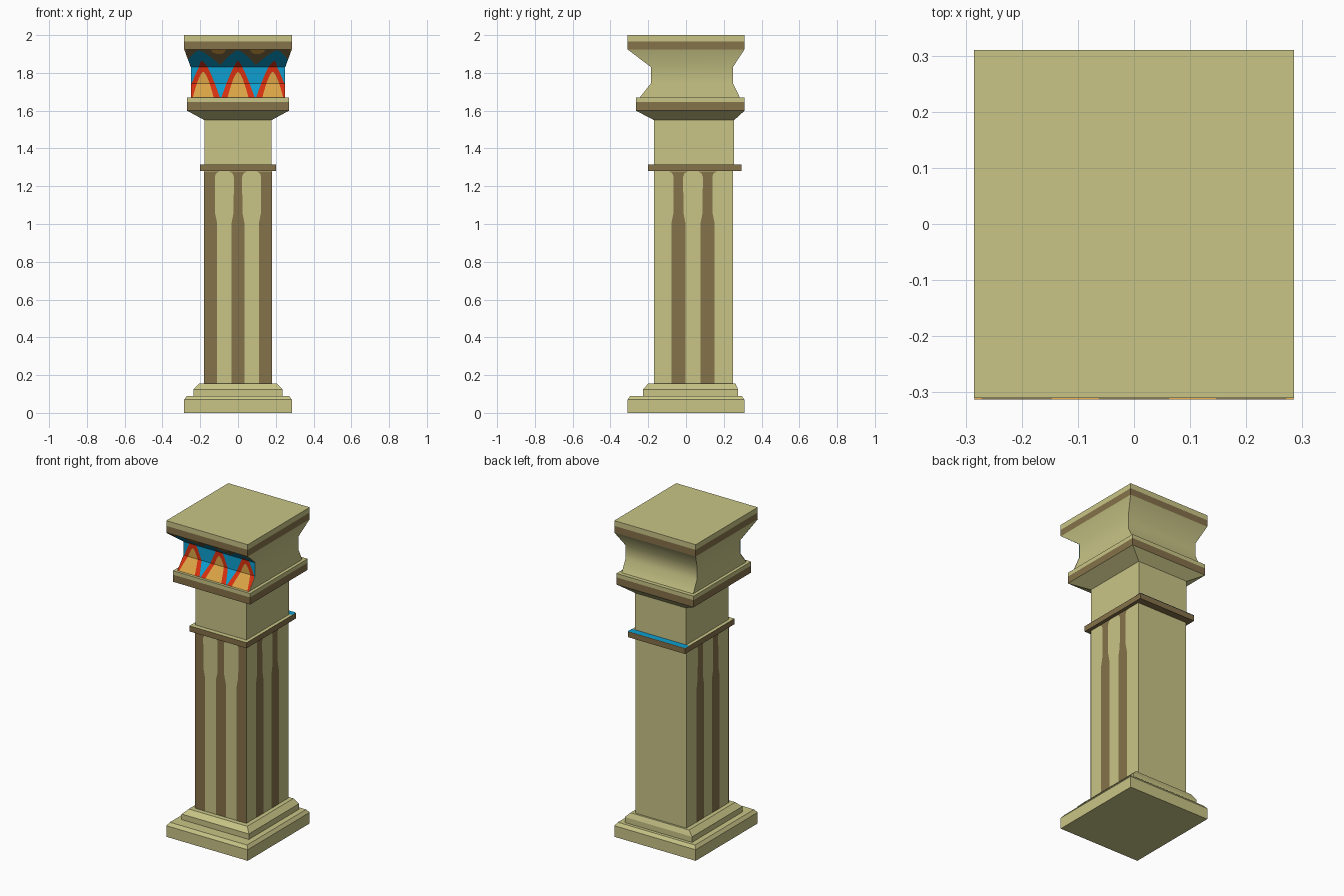
import bpy, math

if "Cube" in bpy.data.objects:
    bpy.data.objects.remove(bpy.data.objects["Cube"])


def material(name, r, g, b):
    m = bpy.data.materials.new(name)
    m.diffuse_color = (r, g, b, 1)
    m.use_nodes = True
    m.node_tree.nodes["Principled BSDF"].inputs["Base Color"].default_value = m.diffuse_color
    return m


STONE = material("pale stone", 0.584, 0.558, 0.242)
BROWN = material("brown paint", 0.235, 0.168, 0.069)
BLUE = material("blue paint", 0.004, 0.347, 0.631)
RED = material("red paint", 0.694, 0.03, 0.005)
GOLD = material("gold paint", 0.716, 0.376, 0.061)


def make(name, verts, faces, mats, index=None):
    me = bpy.data.meshes.new(name)
    me.from_pydata(verts, [], faces)
    for m in mats:
        me.materials.append(m)
    if index:
        me.polygons.foreach_set("material_index", index)
    me.update()
    ob = bpy.data.objects.new(name, me)
    bpy.context.collection.objects.link(ob)
    return ob


def loft(name, rings, brown_bands=()):
    """Stack of rectangles (z, half width x, front y, back y)."""
    verts, faces, index = [], [(3, 2, 1, 0)], [0]
    for z, hx, y0, y1 in rings:
        verts += [(-hx, y0, z), (hx, y0, z), (hx, y1, z), (-hx, y1, z)]
    for b in range(len(rings) - 1):
        for k in range(4):
            a, c = b * 4 + k, b * 4 + (k + 1) % 4
            faces.append((a, c, c + 4, a + 4))
            index.append(1 if b in brown_bands else 0)
    n = len(verts)
    faces.append((n - 4, n - 3, n - 2, n - 1))
    index.append(0)
    return make(name, verts, faces, [STONE, BROWN], index)


# Stepped base
loft("base_slab", [(0, .285, -.31, .31), (.07, .285, -.31, .31), (.09, .27, -.295, .295)])
loft("base_step", [(.09, .235, -.227, .275), (.125, .235, -.227, .275), (.155, .205, -.2, .262)])

# Shaft, ring and neck
loft("shaft", [(.155, .178, -.17, .25), (1.28, .178, -.17, .25)])
ring = loft("shaft_ring", [(1.28, .2, -.2, .295), (1.315, .2, -.2, .295)], (0,))
ring.data.polygons[0].material_index = 1
make("ring_back_paint", [(-.2, .255, 1.317), (.2, .255, 1.317), (.2, .295, 1.317), (-.2, .295, 1.317)],
     [(0, 1, 2, 3)], [BLUE])
loft("neck", [(1.315, .178, -.17, .255), (1.55, .178, -.17, .255)])

# Mouldings below and above the capital
loft("lower_moulding", [(1.55, .178, -.17, .255), (1.60, .27, -.265, .31),
                        (1.645, .27, -.265, .31), (1.67, .27, -.265, .31)], (1,))
loft("top_slab", [(1.925, .285, -.31, .31), (1.967, .285, -.31, .31), (2.0, .285, -.31, .31)], (0,))

# Concave capital
CAP = [(1.67, .25, -.245, .285), (1.745, .25, -.185, .248),
       (1.83, .25, -.185, .248), (1.925, .285, -.31, .31)]
cap = loft("capital", CAP)
bpy.context.view_layer.objects.active = cap
cap.select_set(True)
bpy.ops.object.shade_smooth_by_angle(angle=math.radians(36))
cap.select_set(False)


# Flute stripes: narrow near the top, then flare out under the ring
def stripe(name, centre, half, lo, hi, place):
    steps = [(.156, 0), (1.0, 0), (1.06, -.012), (1.25, -.013), (1.268, -.006), (1.279, .014)]
    verts, faces = [], []
    for z, d in steps:
        verts += [place(max(lo, centre - half - d), z), place(min(hi, centre + half + d), z)]
    for i in range(len(steps) - 1):
        a = 2 * i
        faces.append((a, a + 1, a + 3, a + 2))
    make(name, verts, faces, [BROWN])


for c, h in ((-.178, .068), (0, .035), (.178, .068)):
    stripe("front_flute", c, h, -.18, .18, lambda t, z: (t, -.172, z))
for c in (-.04, .114):
    stripe("right_flute", c, .038, -.17, .25, lambda t, z: (.18, t, z))
    # reversed along y so the face normals point outward on the left
    stripe("left_flute", -c, .038, -.25, .17, lambda t, z: (-.18, -t, z))

# Painted arches on the capital front, as strips between curves
SPACING, BOTTOM, TOP = .184, 1.67, 1.925


def curves(x):
    d = abs((x + SPACING / 2) % SPACING - SPACING / 2)   # distance to arch centre
    e = SPACING / 2 - d                                  # distance to the gap
    gold = BOTTOM + .135 * max(0, 1 - (d / .055) ** 1.6)
    red = BOTTOM + .195 * max(0, 1 - (d / .088) ** 1.3)
    blue = 1.92 - .08 * (d / .092) ** 1.3
    spot = TOP - .026 * math.sqrt(max(0, 1 - (e / .035) ** 2))
    return [BOTTOM, gold, red, blue, max(spot, blue), TOP]


verts, faces, index = [], [], []
COLUMNS = 120
for (za, ha, ya, _), (zb, hb, yb, _) in zip(CAP, CAP[1:]):
    def point(u, z):
        t = (z - za) / (zb - za)
        return (u / .25 * (ha + (hb - ha) * t), ya + (yb - ya) * t - .003, z)

    for i in range(COLUMNS):
        u0, u1 = (-.25 + .5 * k / COLUMNS for k in (i, i + 1))
        c0, c1 = ([min(max(z, za), zb) for z in curves(u)] for u in (u0, u1))
        for layer, mat in enumerate((0, 1, 2, 3, 0)):
            l0, h0, l1, h1 = c0[layer], c0[layer + 1], c1[layer], c1[layer + 1]
            if h0 - l0 + h1 - l1 < 1e-5:
                continue
            quad = [point(u0, l0), point(u1, l1)]
            if h1 - l1 > 1e-6:
                quad.append(point(u1, h1))
            if h0 - l0 > 1e-6:
                quad.append(point(u0, h0))
            n = len(verts)
            verts += quad
            faces.append(tuple(range(n, n + len(quad))))
            index.append(mat)
make("capital_painting", verts, faces, [GOLD, RED, BLUE, BROWN], index)
